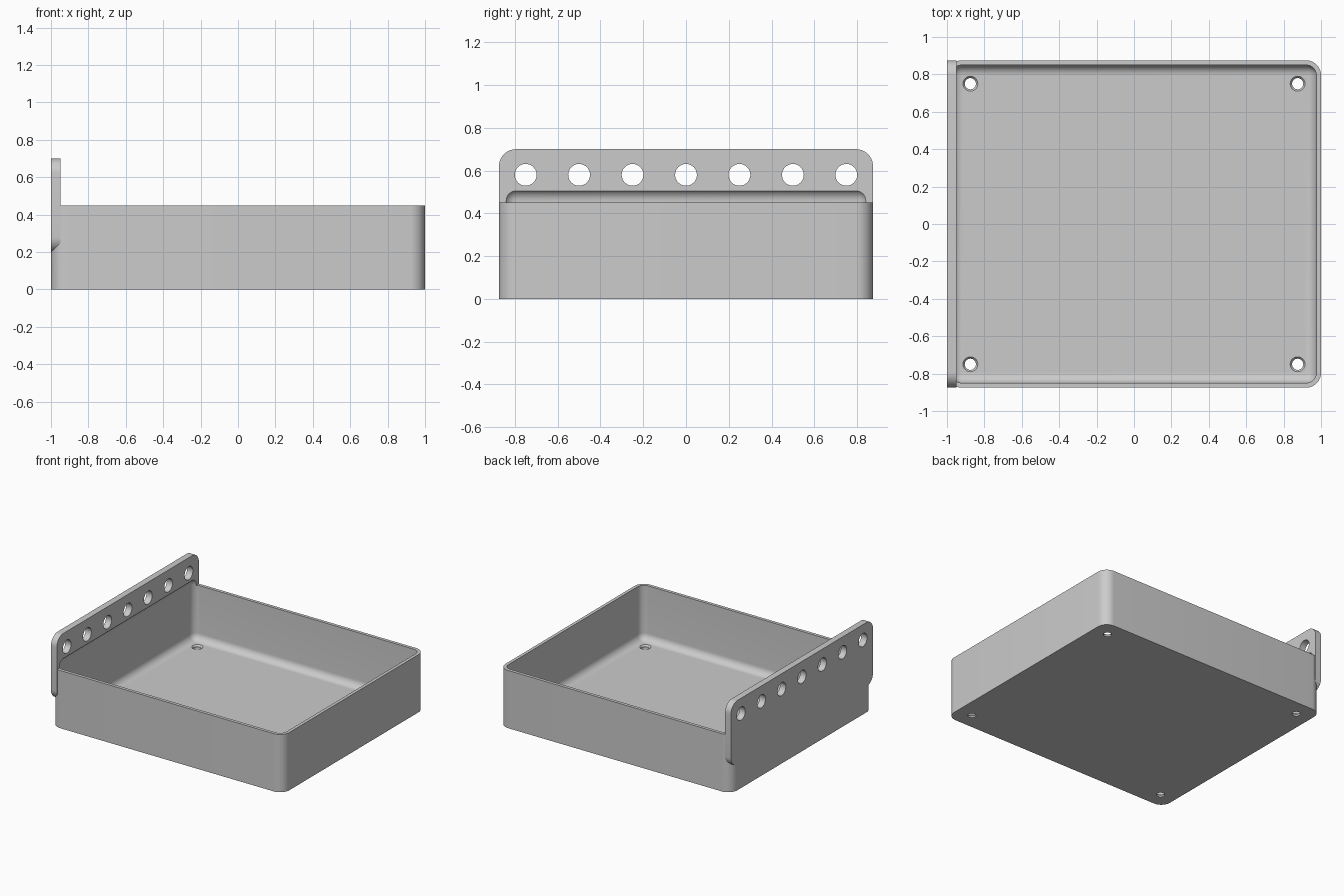
import bpy, bmesh
from mathutils import Matrix, Vector

cube = bpy.data.objects.get("Cube")
if cube:
    bpy.data.objects.remove(cube, do_unlink=True)

grey = bpy.data.materials.new("light grey")
grey.use_nodes = True
grey.diffuse_color = (0.6, 0.6, 0.6, 1)
grey.node_tree.nodes["Principled BSDF"].inputs["Base Color"].default_value = grey.diffuse_color


def finish(name, bm):
    bmesh.ops.recalc_face_normals(bm, faces=bm.faces)
    mesh = bpy.data.meshes.new(name)
    bm.to_mesh(mesh)
    bm.free()
    mesh.materials.append(grey)
    obj = bpy.data.objects.new(name, mesh)
    bpy.context.collection.objects.link(obj)
    return obj


def rounded_box(name, low, high, radius, axes, segments=10):
    """Box whose edges running along the given axes are rounded."""
    low, high = Vector(low), Vector(high)
    bm = bmesh.new()
    bmesh.ops.create_cube(bm, size=1)
    bmesh.ops.scale(bm, vec=high - low, verts=bm.verts)
    bmesh.ops.translate(bm, vec=(low + high) / 2, verts=bm.verts)
    edges = [e for e in bm.edges
             if any(abs((e.verts[0].co - e.verts[1].co)[a]) > 1e-4 for a in axes)]
    bmesh.ops.bevel(bm, geom=edges, offset=radius, offset_type='OFFSET',
                    segments=segments, profile=0.5, affect='EDGES')
    return finish(name, bm)


def round_cutters(name, centres, r_low, r_high, depth, rotation=Matrix()):
    """A set of round hole cutters, optionally tapered."""
    bm = bmesh.new()
    for c in centres:
        bmesh.ops.create_cone(bm, cap_ends=True, segments=32, radius1=r_low, radius2=r_high,
                              depth=depth, matrix=Matrix.Translation(c) @ rotation)
    return finish(name, bm)


def combine(target, tool, operation):
    tool.hide_render = True
    mod = target.modifiers.new(operation.lower(), 'BOOLEAN')
    mod.operation, mod.solver, mod.object = operation, 'EXACT', tool
    bpy.context.view_layer.objects.active = target
    bpy.ops.object.modifier_apply(modifier=mod.name)
    bpy.data.objects.remove(tool, do_unlink=True)


# Tray body with rounded upright corners
tray = rounded_box("tray", (-1, -0.875, 0), (1, 0.875, 0.45), 0.08, [2])

# Mounting plate on one side, rounded in its own plane
plate = rounded_box("mounting_plate", (-1, -0.875, 0.2), (-0.95, 0.875, 0.7), 0.08, [0])
combine(tray, plate, 'UNION')

# Filleted hollow, which also bites slightly into the plate
hollow = rounded_box("hollow_cutter", (-0.975, -0.85, 0.025), (0.975, 0.85, 0.514),
                     0.055, [0, 1, 2])
combine(tray, hollow, 'DIFFERENCE')

# Row of holes through the plate
row = [(-0.975, 0.25 * i, 0.58) for i in range(-3, 4)]
combine(tray, round_cutters("plate_hole_cutter", row, 0.051, 0.051, 0.2,
                            Matrix.Rotation(1.5707963, 4, 'Y')), 'DIFFERENCE')

# Screw holes through the floor, tapered at the top
corners = [(x, y, 0.0125) for x in (-0.875, 0.875) for y in (-0.75, 0.75)]
combine(tray, round_cutters("screw_hole_cutter", corners, 0.03, 0.03, 0.1), 'DIFFERENCE')
combine(tray, round_cutters("countersink_cutter", [(x, y, 0.025) for x, y, z in corners],
                            0.028, 0.052, 0.03), 'DIFFERENCE')

bpy.ops.object.select_all(action='DESELECT')
tray.select_set(True)
bpy.context.view_layer.objects.active = tray
bpy.ops.object.shade_smooth_by_angle(angle=0.5)
